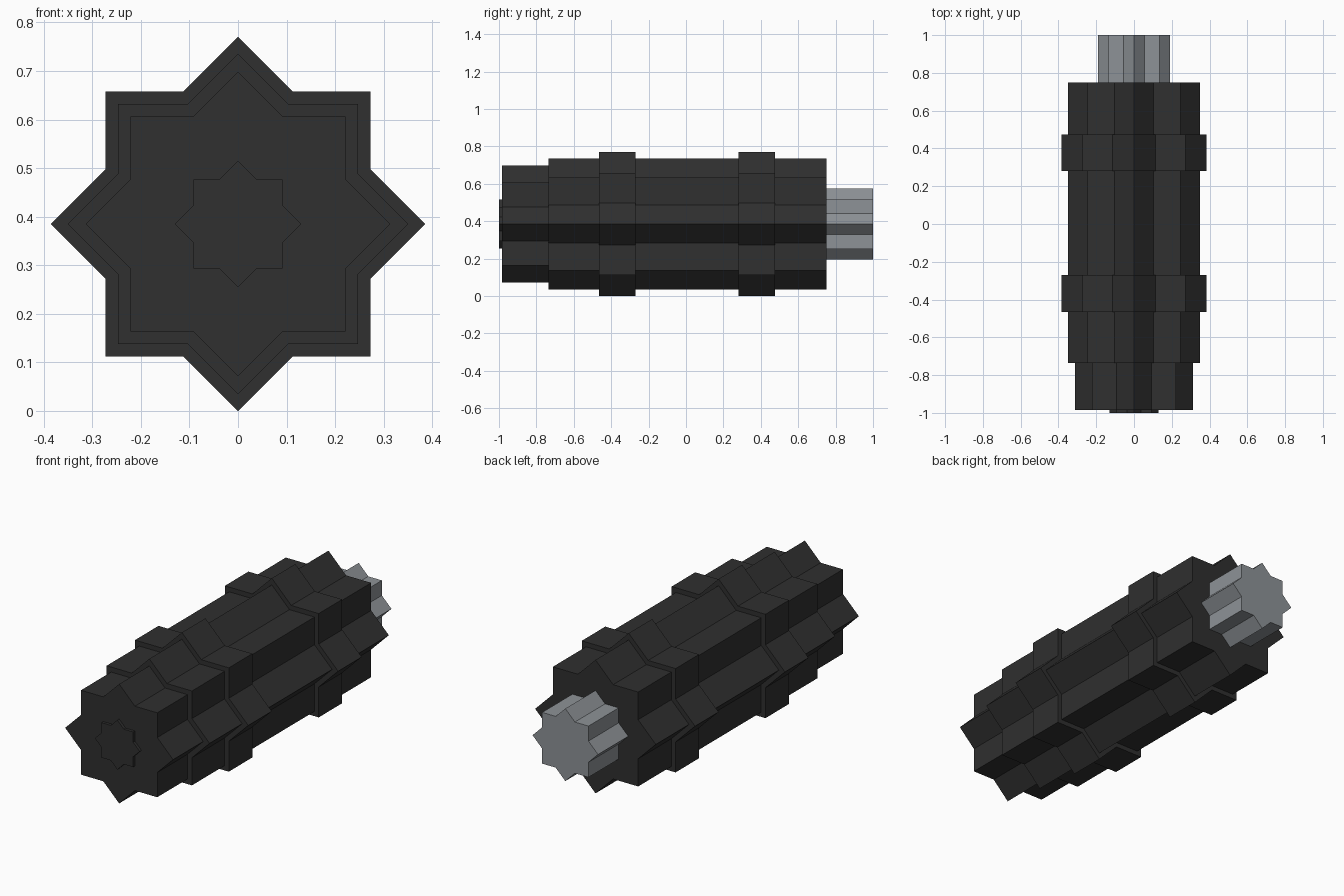
import bpy
import bmesh
from math import sin, cos, pi, sqrt

cube = bpy.data.objects.get("Cube")
if cube:
    bpy.data.objects.remove(cube, do_unlink=True)

AXIS_Z = 0.385                   # height of the long axis
NOTCH = cos(pi / 4) / cos(pi / 8)  # inner/outer radius of two crossed squares


def make_material(name, rgb):
    mat = bpy.data.materials.new(name)
    mat.use_nodes = True
    color = (*rgb, 1.0)
    mat.diffuse_color = color
    mat.node_tree.nodes["Principled BSDF"].inputs["Base Color"].default_value = color
    return mat


def star_prism(name, radius, y_front, y_back, mat):
    """Eight-pointed star extruded along y."""
    bm = bmesh.new()
    ring = []
    for i in range(16):
        r = radius if i % 2 == 0 else radius * NOTCH
        a = i * pi / 8
        ring.append(bm.verts.new((r * cos(a), y_front, AXIS_Z + r * sin(a))))
    cap = bm.faces.new(ring)
    out = bmesh.ops.extrude_face_region(bm, geom=[cap], use_keep_orig=True)
    moved = [v for v in out["geom"] if isinstance(v, bmesh.types.BMVert)]
    bmesh.ops.translate(bm, verts=moved, vec=(0, y_back - y_front, 0))
    bmesh.ops.recalc_face_normals(bm, faces=bm.faces)
    mesh = bpy.data.meshes.new(name)
    bm.to_mesh(mesh)
    bm.free()
    mesh.materials.append(mat)
    obj = bpy.data.objects.new(name, mesh)
    bpy.context.collection.objects.link(obj)
    return obj


black = make_material("charcoal black", (0.029, 0.029, 0.029))
steel = make_material("steel grey", (0.27, 0.29, 0.31))

# Main barrel and narrower front section
star_prism("barrel", 0.35, -0.735, 0.75, black)
star_prism("front_section", 0.313, -0.985, -0.72, black)

# Raised collars around the barrel
star_prism("front_collar", 0.385, -0.465, -0.27, black)
star_prism("rear_collar", 0.385, 0.28, 0.475, black)

# Small boss on the front face
star_prism("front_boss", 0.13, -1.0, -0.97, black)

# Metal stub at the back
star_prism("rear_stub", 0.19, 0.73, 1.0, steel)
